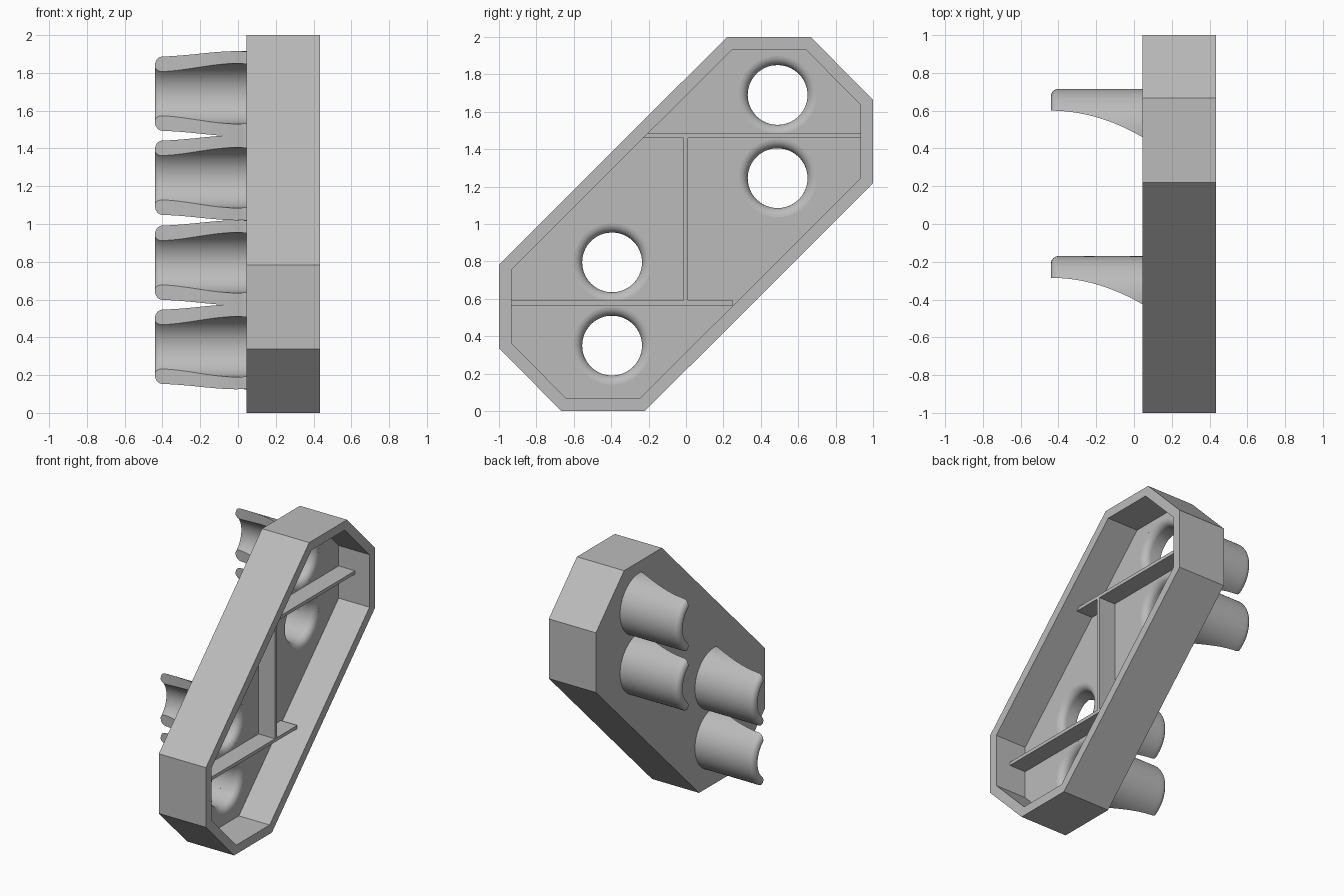
import bpy, bmesh
from math import sin, cos, acos, pi
from mathutils import Matrix

cube = bpy.data.objects.get("Cube")
if cube:
    bpy.data.objects.remove(cube, do_unlink=True)

grey = bpy.data.materials.new("plain grey")
grey.use_nodes = True
colour = (0.5, 0.5, 0.5, 1)
grey.diffuse_color = colour
grey.node_tree.nodes["Principled BSDF"].inputs["Base Color"].default_value = colour

BACK, FLOOR, RIB_TOP, RIM, TIP = 0.045, 0.18, 0.315, 0.435, -0.44
HOLE, TUBE = 0.16, 0.225
CENTRES = [(0.49, 1.69), (0.49, 1.245), (-0.395, 0.795), (-0.395, 0.35)]


def finish(name, bm):
    bmesh.ops.recalc_face_normals(bm, faces=bm.faces)
    mesh = bpy.data.meshes.new(name)
    bm.to_mesh(mesh)
    bm.free()
    mesh.materials.append(grey)
    ob = bpy.data.objects.new(name, mesh)
    bpy.context.collection.objects.link(ob)
    return ob


def smooth(ob):
    bpy.ops.object.select_all(action="DESELECT")
    ob.select_set(True)
    bpy.context.view_layer.objects.active = ob
    bpy.ops.object.shade_smooth_by_angle(angle=0.6)


def loft(bm, rings, cap_start=True, cap_end=True):
    """Skin closed rings of points in order."""
    loops = [[bm.verts.new(p) for p in ring] for ring in rings]
    for a, b in zip(loops, loops[1:]):
        for i in range(len(a)):
            j = (i + 1) % len(a)
            bm.faces.new((a[i], a[j], b[j], b[i]))
    if cap_start:
        bm.faces.new(loops[0])
    if cap_end:
        bm.faces.new(loops[-1])


def outline(half, x):
    """Half an outline, repeated by a half turn about the middle."""
    return [(x, y, z) for y, z in half + [(-y, 2 - z) for y, z in half]]


# Tray: outer back, outer rim, inner rim, floor
outer = [(-1, 0.337), (-1, 0.783), (0.22, 2), (0.667, 2)]
inner = [(-0.933, 0.363), (-0.933, 0.756), (0.247, 1.933), (0.64, 1.933)]
bm = bmesh.new()
loft(bm, [outline(outer, BACK), outline(outer, RIM),
          outline(inner, RIM), outline(inner, FLOOR)])
tray = finish("tray", bm)

# Flared holes through the floor
FLARE, SIDES, STEPS = 0.05, 64, 8
bm = bmesh.new()
for cy, cz in CENTRES:
    profile = [(BACK - 0.05, HOLE)]
    for i in range(STEPS + 1):
        a = i / STEPS * pi / 2 * 0.97
        profile.append((FLOOR - FLARE + FLARE * sin(a), HOLE + FLARE * (1 - cos(a))))
    profile.append((FLOOR + 0.01, profile[-1][1] + 0.001))
    loft(bm, [[(x, cy + r * cos(2 * pi * k / SIDES), cz + r * sin(2 * pi * k / SIDES))
               for k in range(SIDES)] for x, r in profile])
cutter = finish("hole_cutter", bm)
cutter.hide_render = True
mod = tray.modifiers.new("holes", "BOOLEAN")
mod.operation, mod.solver, mod.object = "DIFFERENCE", "EXACT", cutter
bpy.context.view_layer.objects.active = tray
bpy.ops.object.modifier_apply(modifier=mod.name)
bpy.data.objects.remove(cutter, do_unlink=True)
smooth(tray)

# Stiffening ribs
for name, y0, y1, z0, z1 in [
        ("upper_rib", -0.23, 0.95, 1.46, 1.485),
        ("lower_rib", -0.95, 0.25, 0.565, 0.59),
        ("upright_rib", -0.013, 0.012, 0.58, 1.47)]:
    bm = bmesh.new()
    size = (RIB_TOP - FLOOR + 0.02, y1 - y0, z1 - z0)
    middle = ((RIB_TOP + FLOOR - 0.02) / 2, (y0 + y1) / 2, (z0 + z1) / 2)
    bmesh.ops.create_cube(bm, size=1, matrix=Matrix.Translation(middle) @ Matrix.Diagonal((*size, 1)))
    finish(name, bm)


# Half-pipe hooks, with a curved lower cut and a rounded tip
def hook_section(x, ro, ri, cy, cz, n=28):
    t = (x - TIP) / (BACK - TIP)
    cut = 0.11 - 0.14 * min(t, 1) ** 2
    ring = []
    for r, sign in ((ro, 1), (ri, -1)):
        span = acos(cut / r)
        for k in range(n + 1):
            a = sign * span * (2 * k / n - 1)
            ring.append((x, cy + r * cos(a), cz + r * sin(a)))
    return ring


OUT_R, IN_R = 0.04, 0.022
for number, (cy, cz) in enumerate(CENTRES, 1):
    stations = [(BACK + 0.003, TUBE, HOLE)]
    for i in range(16):
        stations.append((BACK + (TIP + OUT_R - BACK) * i / 16, TUBE, HOLE))
    for i in range(STEPS + 1):
        a = i / STEPS * pi / 2
        s = 1 - cos(a)
        stations.append((TIP + OUT_R * (1 - sin(a)), TUBE - OUT_R * s, HOLE + IN_R * s))
    bm = bmesh.new()
    loft(bm, [hook_section(x, ro, ri, cy, cz) for x, ro, ri in stations])
    smooth(finish(f"hook_{number}", bm))
